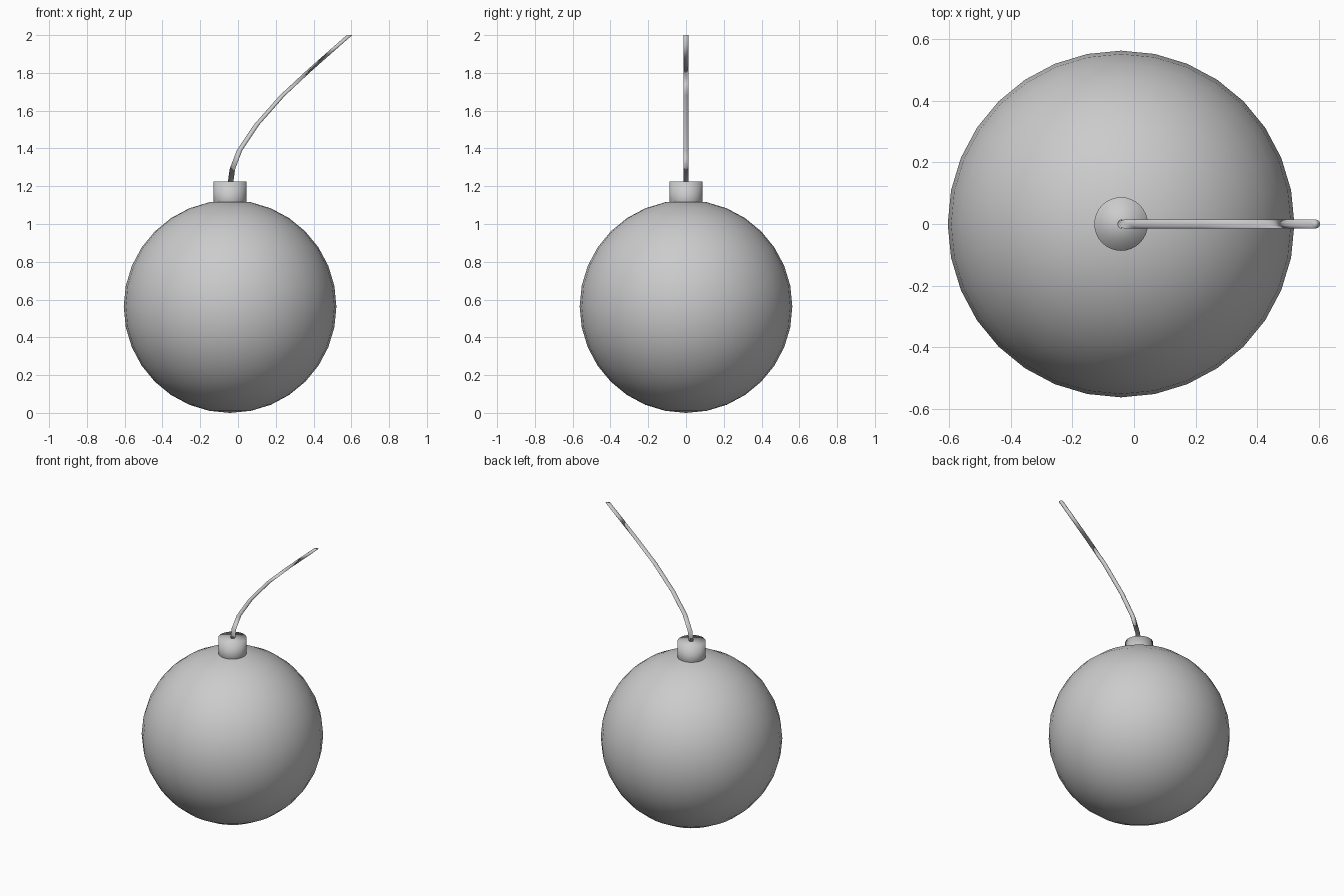
import bpy
import bmesh
from mathutils import Matrix, Vector

cube = bpy.data.objects.get("Cube")
if cube:
    bpy.data.objects.remove(cube, do_unlink=True)

grey = bpy.data.materials.new("plain_grey")
grey.use_nodes = True
grey.diffuse_color = (0.6, 0.6, 0.6, 1)
grey.node_tree.nodes["Principled BSDF"].inputs["Base Color"].default_value = grey.diffuse_color

CENTRE_X = -0.042
RADIUS = 0.563


def add_part(name, bm):
    bmesh.ops.recalc_face_normals(bm, faces=bm.faces)
    for face in bm.faces:
        face.smooth = True
    mesh = bpy.data.meshes.new(name)
    bm.to_mesh(mesh)
    bm.free()
    mesh.materials.append(grey)
    obj = bpy.data.objects.new(name, mesh)
    bpy.context.collection.objects.link(obj)
    return obj


# Round body
bm = bmesh.new()
bmesh.ops.create_uvsphere(bm, u_segments=32, v_segments=16, radius=RADIUS,
                          matrix=Matrix.Translation((CENTRE_X, 0, RADIUS)))
add_part("body", bm)

# Short neck, smooth-shaded over the rim
bm = bmesh.new()
bmesh.ops.create_cone(bm, cap_ends=True, segments=32, radius1=0.087, radius2=0.087,
                      depth=0.17, matrix=Matrix.Translation((CENTRE_X, 0, 1.14)))
add_part("neck", bm)

# Fuse: a level disc swept up along a bending path
path = [(CENTRE_X, 1.2), (-0.03, 1.29), (0.008, 1.39), (0.098, 1.525),
        (0.235, 1.68), (0.38, 1.815), (0.59, 2.0)]
bm = bmesh.new()
ring = bmesh.ops.create_circle(bm, cap_ends=True, segments=16, radius=0.0145,
                               matrix=Matrix.Translation((path[0][0], 0, path[0][1])))
face = bm.faces[:][0]
for (x0, z0), (x1, z1) in zip(path, path[1:]):
    made = bmesh.ops.extrude_face_region(bm, geom=[face], use_keep_orig=(face.index == 0 and z0 == path[0][1]))
    face = next(g for g in made["geom"] if isinstance(g, bmesh.types.BMFace))
    bmesh.ops.translate(bm, verts=face.verts[:], vec=Vector((x1 - x0, 0, z1 - z0)))
add_part("fuse", bm)
